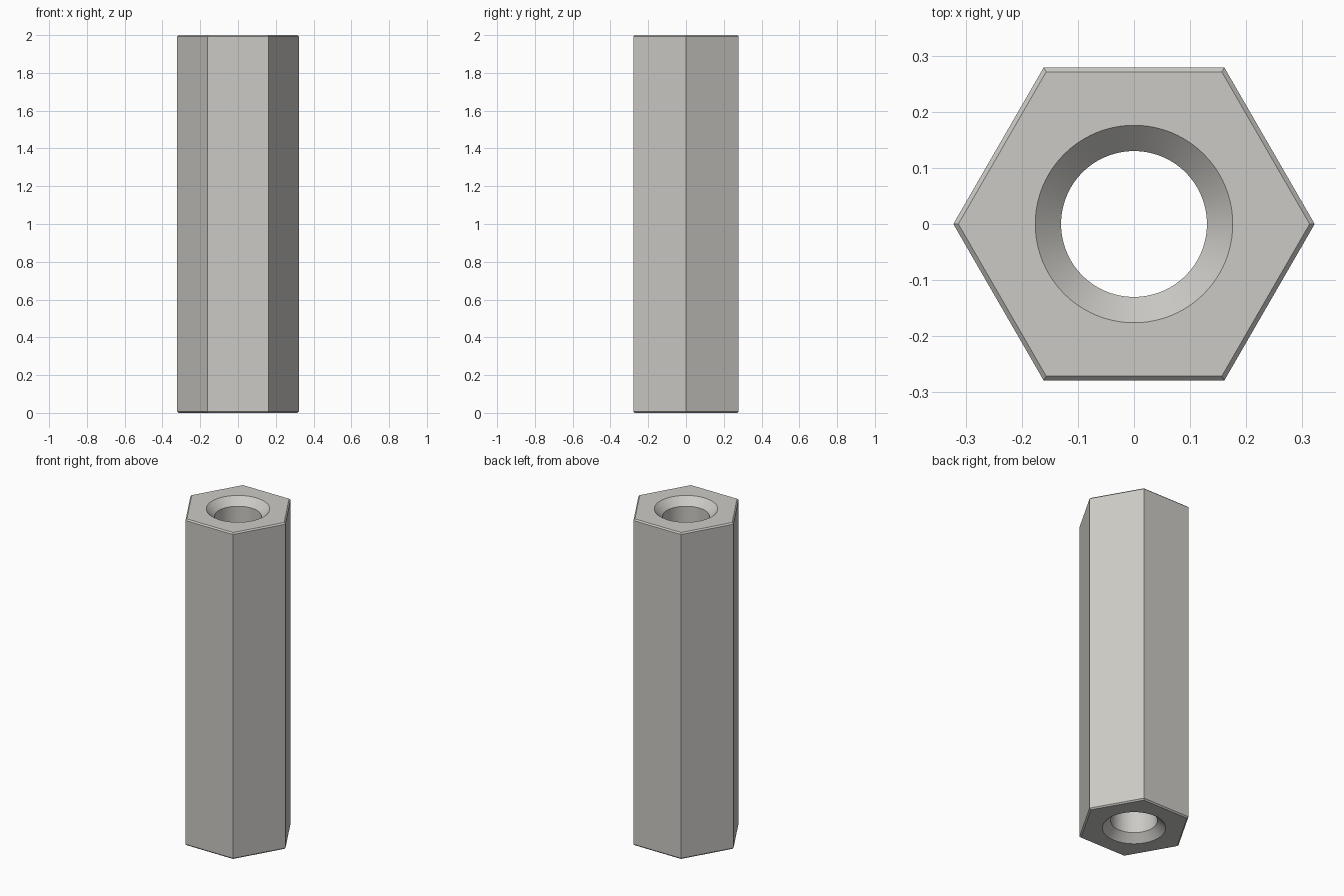
import bpy
import bmesh
from math import cos, sin, tau, radians

default = bpy.data.objects.get("Cube")
if default:
    bpy.data.objects.remove(default, do_unlink=True)

HEIGHT = 2.0
HEX_R = 0.322        # corner radius of the hexagon
CHAMFER_R = 0.313    # corner radius of the flat ends
CHAMFER_H = 0.008
BORE_R = 0.13
SINK_R = 0.176       # countersink mouth
SINK_H = 0.045
STEPS = 16           # bore segments per hexagon side

metal = bpy.data.materials.new("light warm grey metal")
metal.use_nodes = True
colour = (0.60, 0.59, 0.56, 1)
metal.diffuse_color = colour
metal.node_tree.nodes["Principled BSDF"].inputs["Base Color"].default_value = colour

bm = bmesh.new()


def ring(radius, z, count):
    return [bm.verts.new((radius * cos(tau * i / count), radius * sin(tau * i / count), z))
            for i in range(count)]


def loft(rings):
    for a, b in zip(rings, rings[1:]):
        n = len(a)
        for i in range(n):
            j = (i + 1) % n
            bm.faces.new((a[i], a[j], b[j], b[i]))


# Hexagonal body with chamfered ends
outer = [ring(r, z, 6) for r, z in (
    (CHAMFER_R, 0), (HEX_R, CHAMFER_H),
    (HEX_R, HEIGHT - CHAMFER_H), (CHAMFER_R, HEIGHT))]
loft(outer)

# Through bore, countersunk at both ends
inner = [ring(r, z, 6 * STEPS) for r, z in (
    (SINK_R, 0), (BORE_R, SINK_H),
    (BORE_R, HEIGHT - SINK_H), (SINK_R, HEIGHT))]
loft(inner)

# Flat ends, one sector per hexagon side
for end in (0, -1):
    for k in range(6):
        arc = [inner[end][(k * STEPS + i) % (6 * STEPS)] for i in range(STEPS + 1)]
        bm.faces.new([outer[end][(k + 1) % 6], outer[end][k]] + arc)

bmesh.ops.recalc_face_normals(bm, faces=bm.faces)
mesh = bpy.data.meshes.new("hex_standoff")
bm.to_mesh(mesh)
bm.free()
mesh.materials.append(metal)

standoff = bpy.data.objects.new("hex_standoff", mesh)
bpy.context.collection.objects.link(standoff)
bpy.ops.object.select_all(action="DESELECT")
standoff.select_set(True)
bpy.context.view_layer.objects.active = standoff
bpy.ops.object.shade_smooth_by_angle(angle=radians(25))
